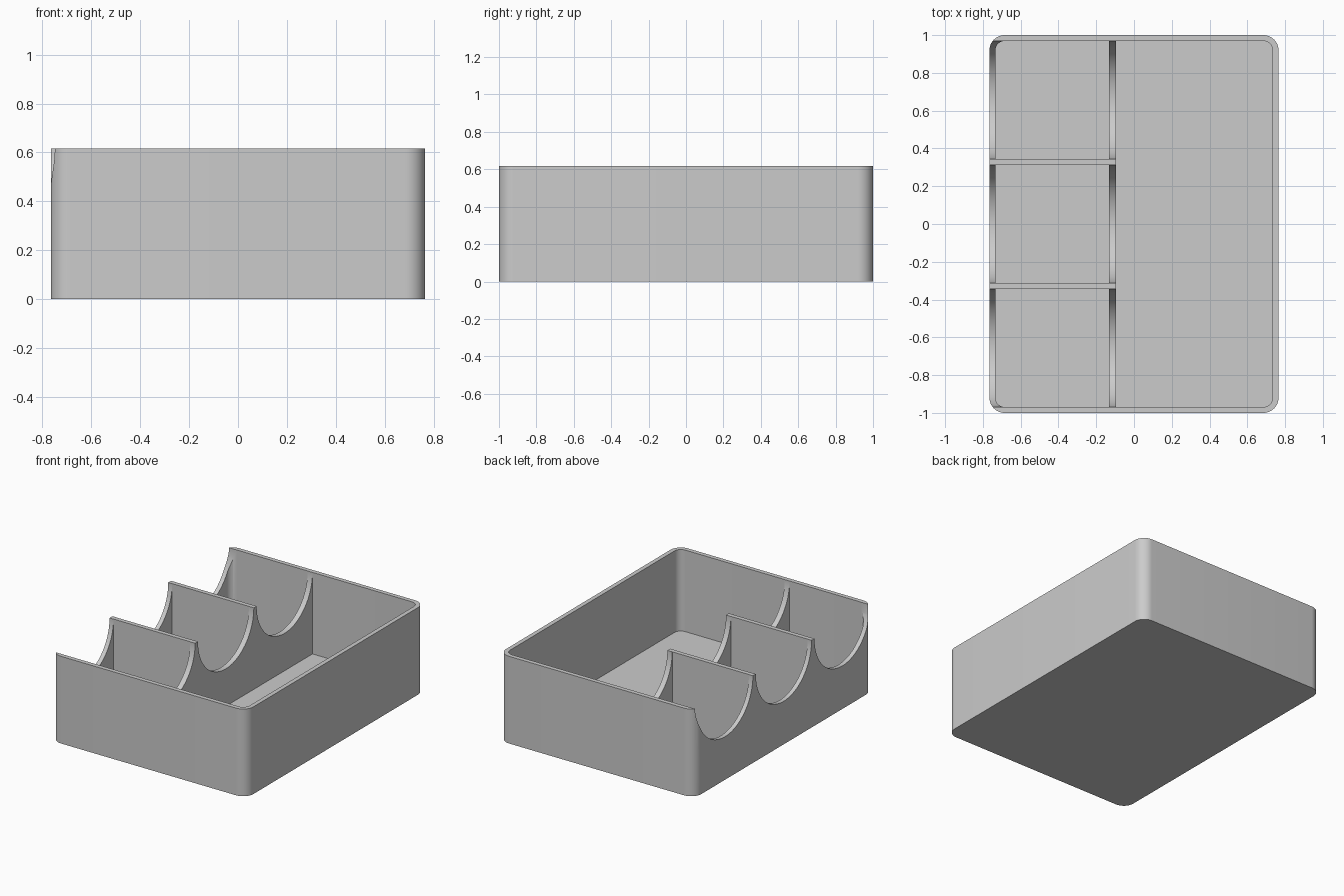
import bpy, bmesh, math
from mathutils import Vector

if "Cube" in bpy.data.objects:
    bpy.data.objects.remove(bpy.data.objects["Cube"], do_unlink=True)

HX, HY, H = 0.765, 1.0, 0.617      # half width, half depth, height
WALL, FLOOR = 0.031, 0.04
R_OUT, R_IN = 0.08, 0.05           # corner radii
SPLIT = (-0.133, -0.095)           # long inner wall, x range
BAY = (2 * HY - 4 * WALL) / 3      # bay width along y

grey = bpy.data.materials.new("light grey")
grey.use_nodes = True
colour = (0.6, 0.6, 0.6, 1)
grey.diffuse_color = colour
grey.node_tree.nodes["Principled BSDF"].inputs["Base Color"].default_value = colour


def new_object(name, bm):
    bmesh.ops.recalc_face_normals(bm, faces=bm.faces)
    mesh = bpy.data.meshes.new(name)
    bm.to_mesh(mesh)
    bm.free()
    mesh.materials.append(grey)
    obj = bpy.data.objects.new(name, mesh)
    bpy.context.collection.objects.link(obj)
    return obj


def prism(name, x, y, z, radii):
    """Upright block; radii run counter-clockwise from the +x +y corner."""
    corners = [(x[1], y[1], -1, -1), (x[0], y[1], 1, -1),
               (x[0], y[0], 1, 1), (x[1], y[0], -1, 1)]
    bm = bmesh.new()
    verts = []
    for i, ((cx, cy, sx, sy), r) in enumerate(zip(corners, radii)):
        steps = 12 if r else 0
        for k in range(steps + 1):
            a = math.pi / 2 * (i + k / max(steps, 1))
            verts.append(bm.verts.new((cx + r * (sx + math.cos(a)),
                                       cy + r * (sy + math.sin(a)), z[0])))
    base = bm.faces.new(verts)
    top = bmesh.ops.extrude_face_region(bm, geom=[base])["geom"]
    bmesh.ops.translate(bm, vec=Vector((0, 0, z[1] - z[0])),
                        verts=[v for v in top if isinstance(v, bmesh.types.BMVert)])
    return new_object(name, bm)


def scoop(name, y):
    """Lying cylinder that cuts the half-round notches of one bay."""
    n, r = 96, BAY / 2 - 0.0005
    bm = bmesh.new()
    ends = []
    for x in (-HX - 0.1, SPLIT[1] + 0.05):
        ends.append([bm.verts.new((x, y + r * math.cos(a), H + r * math.sin(a)))
                     for a in (2 * math.pi * (k + 0.5) / n for k in range(n))])
        bm.faces.new(ends[-1])
    for k in range(n):
        j = (k + 1) % n
        bm.faces.new((ends[0][k], ends[0][j], ends[1][j], ends[1][k]))
    return new_object(name, bm)


# Solid body with rounded upright corners
tray = prism("tray", (-HX, HX), (-HY, HY), (0, H), [R_OUT] * 4)

# Large compartment on the left side
depth = (FLOOR, H + 0.3)
cutters = [prism("large_compartment_cutter", (SPLIT[1], HX - WALL),
                 (-HY + WALL, HY - WALL), depth, (R_IN, 0, 0, R_IN))]

# Three small bays, each with a half-round notch through both long walls
for i in (-1, 0, 1):
    y = i * (BAY + WALL)
    cutters.append(prism(f"bay_cutter_{i + 2}", (-HX + WALL, SPLIT[0]),
                         (y - BAY / 2, y + BAY / 2), depth,
                         (0, R_IN if i > 0 else 0, R_IN if i < 0 else 0, 0)))
    cutters.append(scoop(f"scoop_cutter_{i + 2}", y))

bpy.ops.object.select_all(action="DESELECT")
bpy.context.view_layer.objects.active = tray
tray.select_set(True)
for cutter in cutters:
    mod = tray.modifiers.new(cutter.name, "BOOLEAN")
    mod.operation, mod.solver, mod.object = "DIFFERENCE", "EXACT", cutter
    bpy.ops.object.modifier_apply(modifier=mod.name)
for cutter in cutters:
    bpy.data.objects.remove(cutter, do_unlink=True)

bpy.ops.object.shade_smooth_by_angle(angle=math.radians(30))
